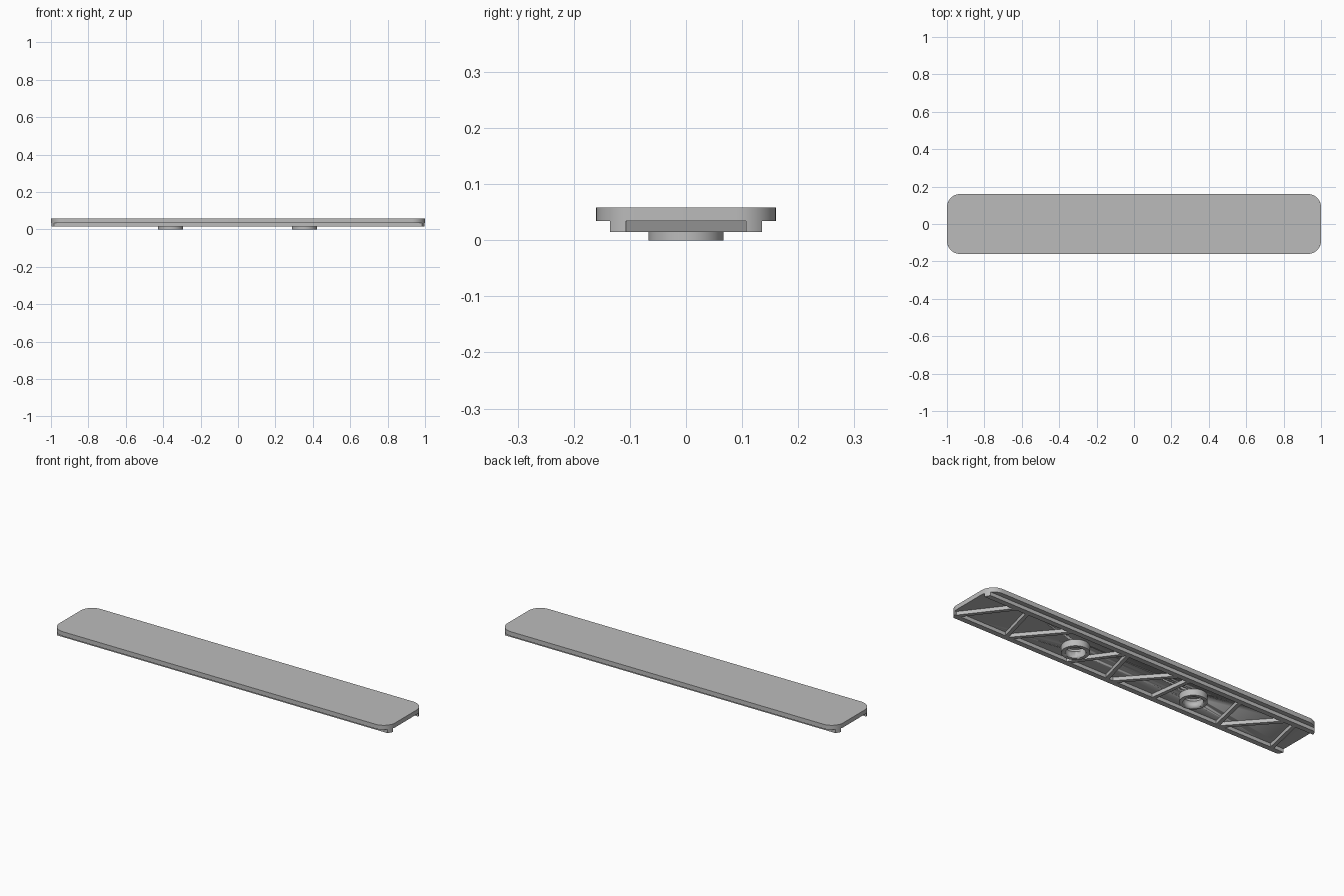
import bpy, bmesh, math
from mathutils import Vector

cube = bpy.data.objects.get("Cube")
if cube:
    bpy.data.objects.remove(cube, do_unlink=True)

HALF_X, HALF_Y, CORNER = 1.0, 0.16, 0.07
RIB_Z, SLAB_Z, TOP_Z = 0.015, 0.034, 0.058
RAIL_IN, RAIL_OUT = 0.107, 0.135
BOSS_R, HOLE_R, HOLE_TOP = 0.067, 0.048, 0.045

grey = bpy.data.materials.new("light grey")
grey.use_nodes = True
grey.diffuse_color = (0.5, 0.5, 0.5, 1)
grey.node_tree.nodes["Principled BSDF"].inputs["Base Color"].default_value = (0.5, 0.5, 0.5, 1)


def prism(name, outline, z0, z1):
    """Extrude a counter-clockwise outline between two heights."""
    bm = bmesh.new()
    face = bm.faces.new([bm.verts.new((x, y, z0)) for x, y in outline])
    moved = bmesh.ops.extrude_face_region(bm, geom=[face])["geom"]
    verts = [v for v in moved if isinstance(v, bmesh.types.BMVert)]
    bmesh.ops.translate(bm, verts=verts, vec=(0, 0, z1 - z0))
    bmesh.ops.recalc_face_normals(bm, faces=bm.faces)
    mesh = bpy.data.meshes.new(name)
    bm.to_mesh(mesh)
    bm.free()
    mesh.materials.append(grey)
    obj = bpy.data.objects.new(name, mesh)
    bpy.context.collection.objects.link(obj)
    return obj


def circle(cx, cy, r, n=48):
    return [(cx + r * math.cos(math.tau * i / n), cy + r * math.sin(math.tau * i / n))
            for i in range(n)]


def cut(obj, cutter):
    mod = obj.modifiers.new("hole", 'BOOLEAN')
    mod.operation = 'DIFFERENCE'
    mod.solver = 'EXACT'
    mod.object = cutter
    cutter.hide_render = True
    cutter.hide_set(True)


def smooth(obj):
    bpy.ops.object.select_all(action='DESELECT')
    obj.select_set(True)
    bpy.context.view_layer.objects.active = obj
    bpy.ops.object.shade_smooth_by_angle(angle=math.radians(30))


# Rounded top slab
outline = []
for k, (sx, sy) in enumerate([(1, 1), (-1, 1), (-1, -1), (1, -1)]):
    for i in range(13):
        a = math.pi / 2 * (k + i / 12)
        outline.append((sx * (HALF_X - CORNER) + CORNER * math.cos(a),
                        sy * (HALF_Y - CORNER) + CORNER * math.sin(a)))
slab = prism("top_slab", outline, SLAB_Z, TOP_Z)
smooth(slab)


# Long rails whose ends follow the slab's rounded corners
def reach(y):
    dy = y - (HALF_Y - CORNER)
    return HALF_X - CORNER + math.sqrt(CORNER ** 2 - dy ** 2)


steps = [RAIL_IN + (RAIL_OUT - RAIL_IN) * i / 6 for i in range(7)]
rail = [(reach(y), y) for y in steps] + [(-reach(y), y) for y in reversed(steps)]
for side, label in ((1, "back_rail"), (-1, "front_rail")):
    smooth(prism(label, [(x, side * y) for x, y in rail], RIB_Z, SLAB_Z))

# Stiffening ribs, given as x at the front rail and x at the back rail
ribs = [(0.98, 0.81), (0.68, 0.74), (0.66, 0.47), (0.31, 0.15), (0.07, 0.13),
        (0.03, -0.17), (-0.21, -0.24), (-0.60, -0.55), (-0.62, -0.82), (-0.93, -0.88)]
for n, (front, back) in enumerate(ribs, 1):
    a, b = Vector((front, -RAIL_IN - 0.005)), Vector((back, RAIL_IN + 0.005))
    half = 0.01 * (b - a).length / (b - a).y
    prism(f"rib_{n}", [(a.x - half, a.y), (a.x + half, a.y),
                       (b.x + half, b.y), (b.x - half, b.y)], RIB_Z, SLAB_Z)

# Round mounting bosses with blind holes
for x, side in ((0.355, "left"), (-0.36, "right")):
    boss = prism(f"{side}_boss", circle(x, 0, BOSS_R), 0, SLAB_Z)
    drill = prism(f"{side}_hole_cutter", circle(x, 0, HOLE_R), -0.02, HOLE_TOP)
    smooth(boss)
    smooth(drill)
    cut(boss, drill)
    cut(slab, drill)
